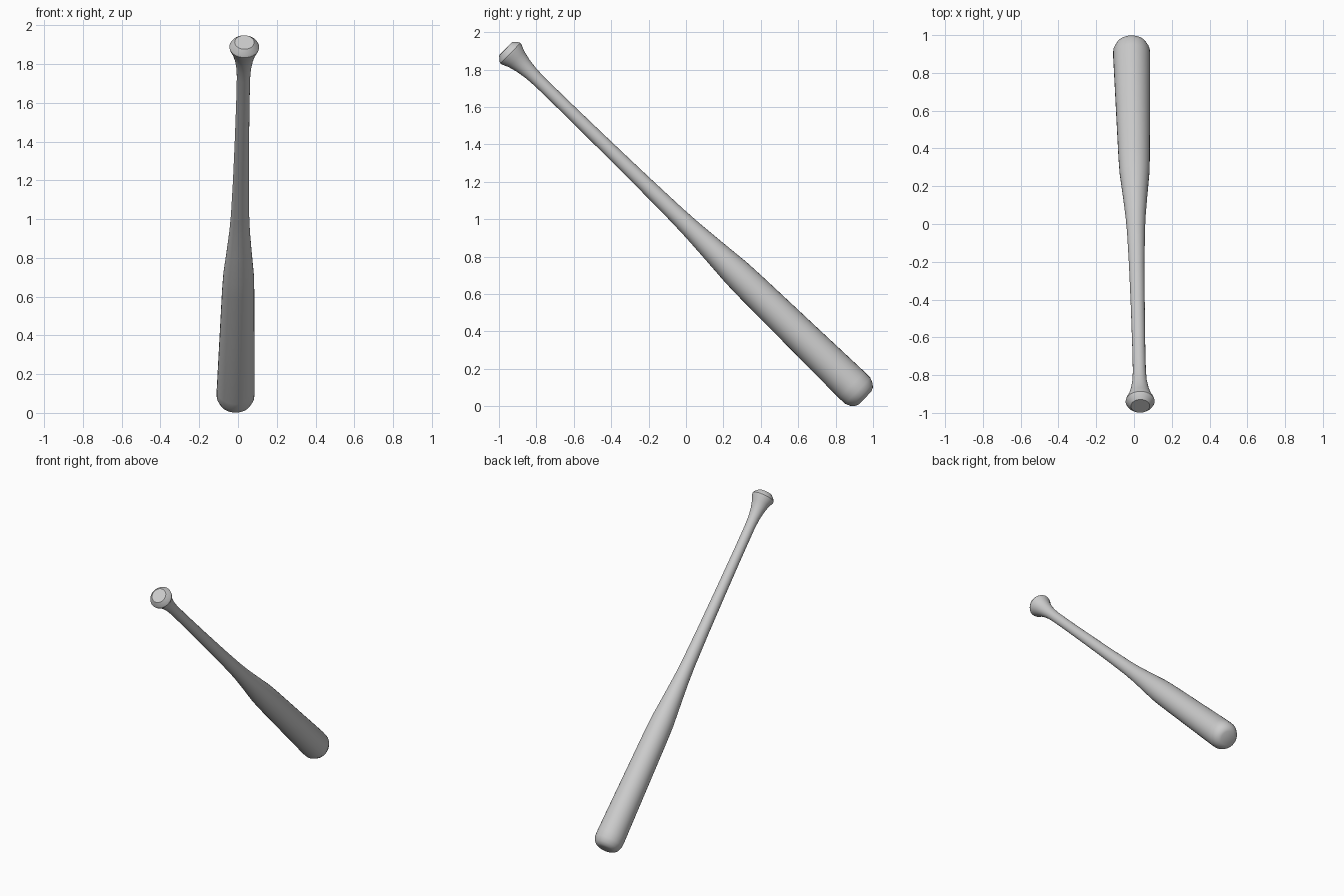
import bpy
import bmesh
import math
from mathutils import Vector

default_cube = bpy.data.objects.get("Cube")
if default_cube:
    bpy.data.objects.remove(default_cube, do_unlink=True)

SIDES = 32
barrel_tip = Vector((-0.014, 0.957, 0.045))
knob_tip = Vector((0.033, -0.964, 1.912))
axis = knob_tip - barrel_tip
length = axis.length

# Profile from barrel tip to knob: (distance along axis, radius)
profile = [
    (0, 0), (0, 0.05), (0.008, 0.068), (0.024, 0.084), (0.055, 0.097), (0.1, 0.098),
    (0.5, 0.09), (0.85, 0.083), (0.96, 0.079), (1.15, 0.063), (1.28, 0.053),
    (1.4, 0.047), (1.65, 0.041), (1.94, 0.037), (2.23, 0.0345), (2.42, 0.0345),
    (2.49, 0.038), (2.55, 0.047), (2.6, 0.06), (2.632, 0.074),
    (2.645, 0.077), (2.657, 0.071), (length, 0.05), (length, 0),
]

# Turned wooden body
bm = bmesh.new()
points = [bm.verts.new((r, 0, t)) for t, r in profile]
edges = [bm.edges.new(pair) for pair in zip(points, points[1:])]
bmesh.ops.spin(bm, geom=points + edges, cent=(0, 0, 0), axis=(0, 0, 1),
               angle=math.tau, steps=SIDES, use_duplicate=False)
bmesh.ops.remove_doubles(bm, verts=bm.verts, dist=0.0005)
bmesh.ops.recalc_face_normals(bm, faces=bm.faces)
mesh = bpy.data.meshes.new("bat")
bm.to_mesh(mesh)
bm.free()
bat = bpy.data.objects.new("bat", mesh)
bpy.context.collection.objects.link(bat)

# Lean the bat along its axis
bat.location = barrel_tip
bat.rotation_euler = axis.to_track_quat('Z', 'Y').to_euler()

# Plain grey finish
grey = bpy.data.materials.new("plain grey")
grey.use_nodes = True
colour = (0.6, 0.6, 0.6, 1)
grey.diffuse_color = colour
grey.node_tree.nodes["Principled BSDF"].inputs["Base Color"].default_value = colour
mesh.materials.append(grey)

# Smooth sides, crisp end rims
bpy.ops.object.select_all(action='DESELECT')
bat.select_set(True)
bpy.context.view_layer.objects.active = bat
bpy.ops.object.shade_smooth_by_angle(angle=math.radians(35))
